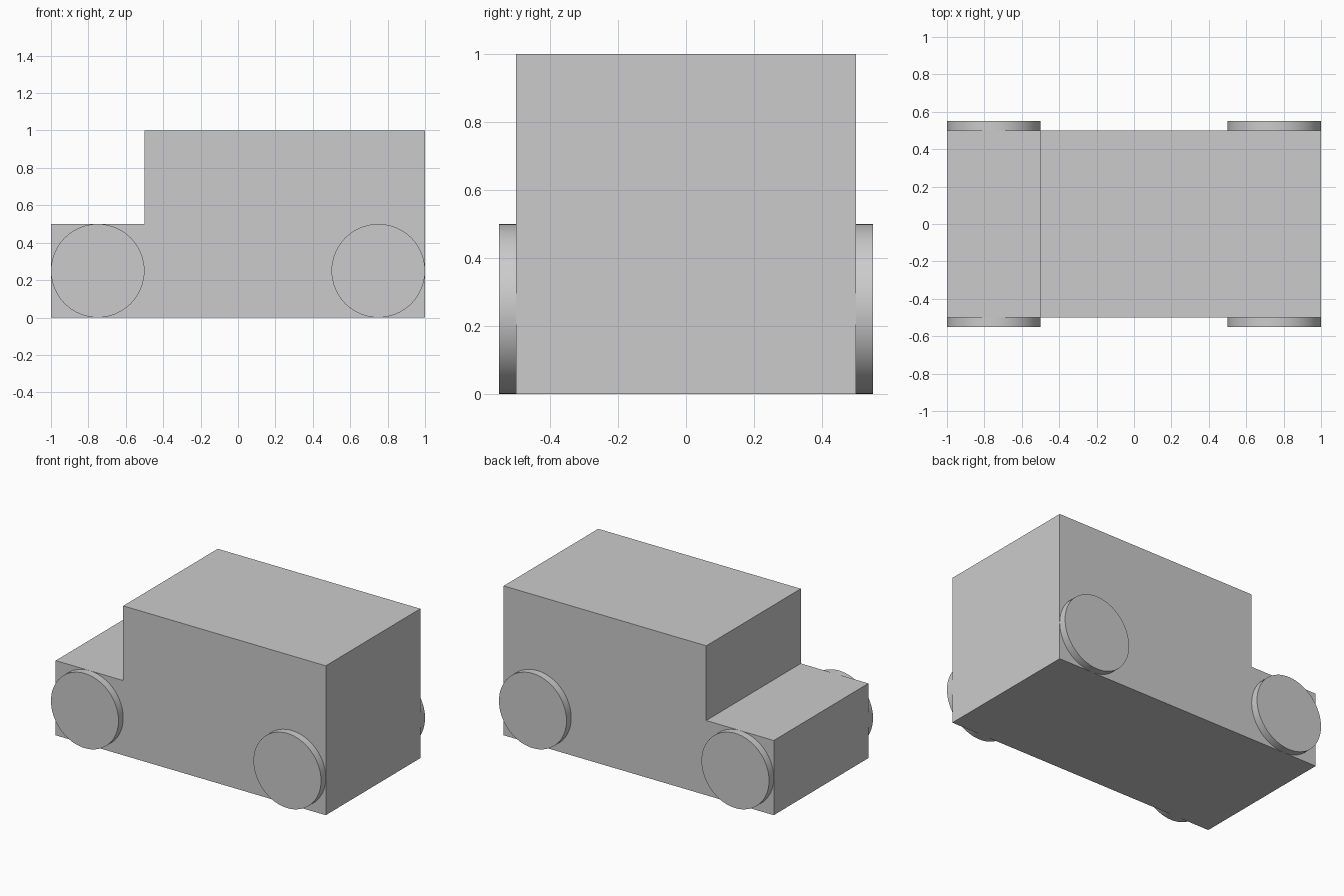
import bpy
import bmesh
import math

default = bpy.data.objects.get("Cube")
if default:
    bpy.data.objects.remove(default, do_unlink=True)

grey = bpy.data.materials.new("plain grey")
grey.use_nodes = True
grey.diffuse_color = (0.6, 0.6, 0.6, 1)
grey.node_tree.nodes["Principled BSDF"].inputs["Base Color"].default_value = (0.6, 0.6, 0.6, 1)

HALF_WIDTH = 0.5
WHEEL_RADIUS = 0.25


def extrude_profile(name, points, half_width):
    """Extrude an x-z outline along y."""
    bm = bmesh.new()
    face = bm.faces.new([bm.verts.new((x, -half_width, z)) for x, z in points])
    result = bmesh.ops.extrude_face_region(bm, geom=[face])
    verts = [v for v in result["geom"] if isinstance(v, bmesh.types.BMVert)]
    bmesh.ops.translate(bm, verts=verts, vec=(0, 2 * half_width, 0))
    bmesh.ops.recalc_face_normals(bm, faces=bm.faces)
    mesh = bpy.data.meshes.new(name)
    bm.to_mesh(mesh)
    bm.free()
    mesh.materials.append(grey)
    obj = bpy.data.objects.new(name, mesh)
    bpy.context.collection.objects.link(obj)
    return obj


def add_wheel(name, x, y):
    """Thin disc half sunk into the body side."""
    bpy.ops.mesh.primitive_cylinder_add(
        vertices=64, radius=WHEEL_RADIUS, depth=0.1,
        location=(x, y, WHEEL_RADIUS), rotation=(math.pi / 2, 0, 0))
    wheel = bpy.context.object
    wheel.name = name
    wheel.data.materials.append(grey)
    bpy.ops.object.shade_smooth_by_angle(angle=math.radians(30))


# Body with low bonnet and tall cabin
extrude_profile("body", [(-1, 0), (1, 0), (1, 1), (-0.5, 1), (-0.5, 0.5), (-1, 0.5)], HALF_WIDTH)

# Four wheels, two per side
for end, x in (("bonnet", -0.75), ("cabin", 0.75)):
    for side, y in (("near", -HALF_WIDTH), ("far", HALF_WIDTH)):
        add_wheel(f"{end}_wheel_{side}", x, y)
